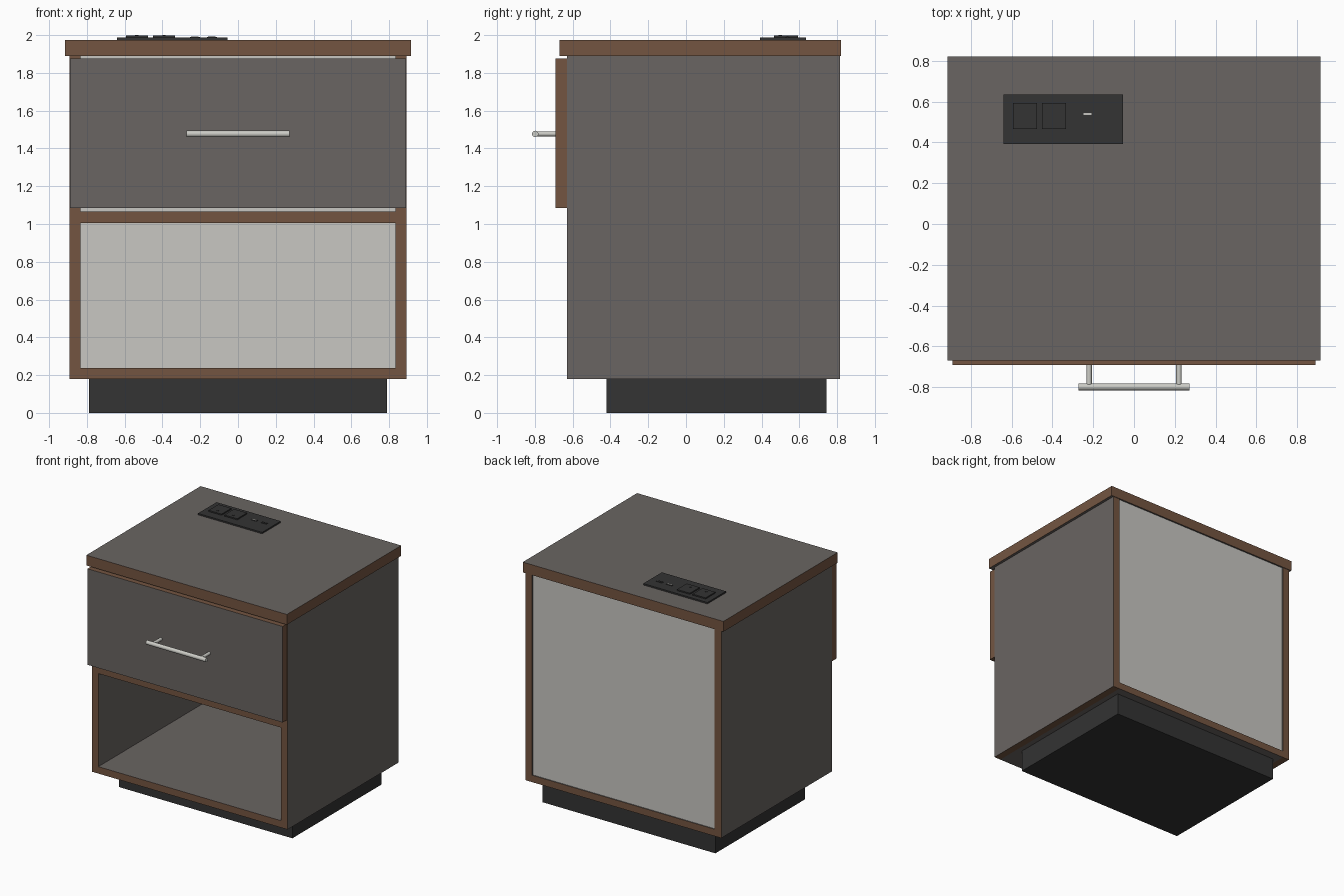
import bpy
import bmesh
from mathutils import Matrix, Vector

old = bpy.data.objects.get("Cube")
if old:
    bpy.data.objects.remove(old, do_unlink=True)


def material(name, rgb):
    m = bpy.data.materials.new(name)
    m.use_nodes = True
    colour = (*rgb, 1)
    m.diffuse_color = colour
    m.node_tree.nodes["Principled BSDF"].inputs["Base Color"].default_value = colour
    return m


LAMINATE = material("grey laminate", (0.144, 0.130, 0.122))
WOOD = material("brown edge banding", (0.174, 0.091, 0.053))
LIGHT = material("light back board", (0.58, 0.57, 0.54))
BLACK = material("black plastic", (0.033, 0.033, 0.033))
METAL = material("satin metal", (0.60, 0.60, 0.56))


def finish(name, bm, mats):
    mesh = bpy.data.meshes.new(name)
    bm.to_mesh(mesh)
    bm.free()
    for m in mats:
        mesh.materials.append(m)
    ob = bpy.data.objects.new(name, mesh)
    bpy.context.collection.objects.link(ob)
    return ob


def box(name, x, y, z, mat, edge=None, axis=0):
    """Box between limits; faces not along the axis take the edge material."""
    bm = bmesh.new()
    lo, hi = (Vector(p) for p in zip(x, y, z))
    place = Matrix.Translation((lo + hi) / 2) @ Matrix.Diagonal((*(hi - lo), 1))
    bmesh.ops.create_cube(bm, size=1, matrix=place)
    bm.normal_update()
    if edge:
        for f in bm.faces:
            f.material_index = 0 if abs(f.normal[axis]) > 0.5 else 1
    return finish(name, bm, [mat, edge] if edge else [mat])


def rod(name, start, end, radius, mat, sides=24):
    bm = bmesh.new()
    a, b = Vector(start), Vector(end)
    turn = (b - a).to_track_quat("Z", "Y").to_matrix().to_4x4()
    bmesh.ops.create_cone(bm, cap_ends=True, segments=sides, radius1=radius,
                          radius2=radius, depth=(b - a).length,
                          matrix=Matrix.Translation((a + b) / 2) @ turn)
    for f in bm.faces:
        f.smooth = len(f.verts) == 4
    return finish(name, bm, [mat])


# Plinth and carcass
INNER, OUTER = 0.833, 0.893
FRONT, BACK = -0.63, 0.815
box("plinth", (-0.79, 0.79), (-0.42, 0.745), (0, 0.18), BLACK)
box("left_side", (INNER, OUTER), (FRONT, BACK), (0.18, 1.89), LAMINATE, WOOD, 0)
box("right_side", (-OUTER, -INNER), (FRONT, BACK), (0.18, 1.89), LAMINATE, WOOD, 0)
box("bottom_board", (-INNER, INNER), (FRONT, BACK), (0.18, 0.237), LAMINATE, WOOD, 2)
box("shelf", (-INNER, INNER), (FRONT, 0.775), (1.005, 1.065), LAMINATE, WOOD, 2)
box("back_board", (-INNER, INNER), (0.775, 0.807), (0.237, 1.89), LIGHT)
box("cable_cover", (-0.265, 0.4), (0.768, 0.775), (0.99, 1.005), LIGHT)
box("top_board", (-0.915, 0.915), (-0.67, 0.82), (1.89, 1.975), LAMINATE, WOOD, 2)

# Drawer front and bar handle
box("drawer_front", (-0.89, 0.89), (-0.69, FRONT), (1.085, 1.877), LAMINATE, WOOD, 1)
HZ = 1.477
rod("handle_bar", (-0.272, -0.798, HZ), (0.272, -0.798, HZ), 0.017, METAL)
for side, x in (("left", 0.22), ("right", -0.22)):
    rod(side + "_handle_post", (x, -0.798, HZ), (x, -0.688, HZ), 0.013, METAL)

# Power unit on the top
box("power_plate", (-0.64, -0.055), (0.393, 0.635), (1.975, 1.987), BLACK)
for n, x in enumerate((-0.535, -0.392)):
    box(f"socket_{n}", (x - 0.059, x + 0.059), (0.466, 0.593), (1.987, 1.997), BLACK)
    rod(f"socket_pin_{n}", (x, 0.5, 1.997), (x, 0.5, 2.0), 0.009, BLACK, 16)
for n, (x, mat) in enumerate(((-0.228, LIGHT), (-0.138, BLACK))):
    box(f"charging_port_{n}", (x - 0.027, x + 0.027), (0.527, 0.549), (1.987, 1.99), BLACK)
    box(f"charging_tongue_{n}", (x - 0.02, x + 0.02), (0.533, 0.543), (1.99, 1.992), mat)
